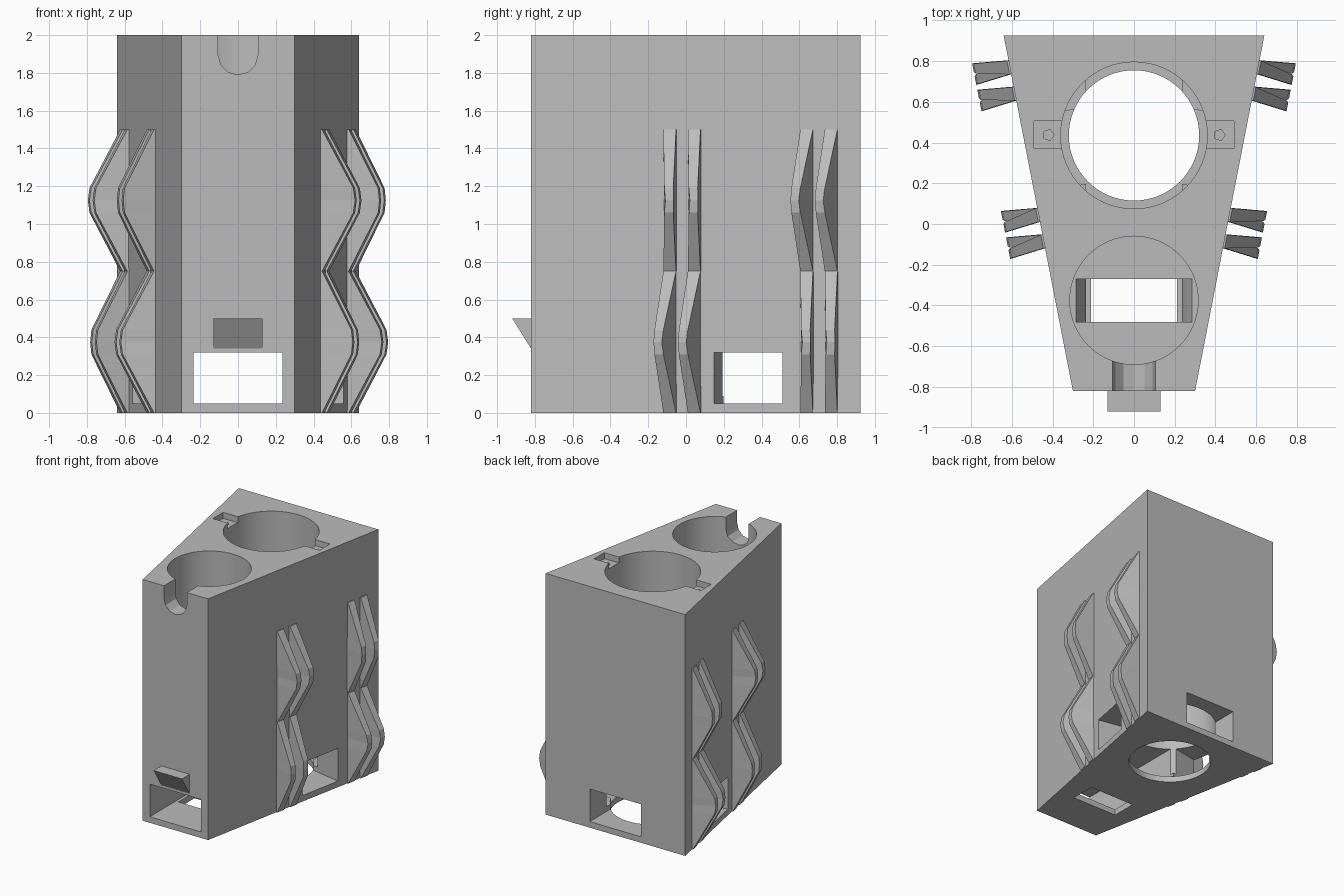
import bpy, bmesh, math
from mathutils import Vector, Matrix

cube = bpy.data.objects.get("Cube")
if cube:
    bpy.data.objects.remove(cube, do_unlink=True)

grey = bpy.data.materials.new("plain grey")
grey.use_nodes = True
grey.diffuse_color = (0.5, 0.5, 0.5, 1)
grey.node_tree.nodes["Principled BSDF"].inputs["Base Color"].default_value = (0.5, 0.5, 0.5, 1)

FRONT, BACK, HEIGHT = -0.82, 0.925, 2.0
FRONT_W, BACK_W = 0.30, 0.64
SLOPE = (BACK_W - FRONT_W) / (BACK - FRONT)
TANGENT = Vector((SLOPE, 1, 0)).normalized()
NORMAL = Vector((TANGENT.y, -TANGENT.x, 0))


def wall_point(y):
    return Vector((FRONT_W + SLOPE * (y - FRONT), y, 0))


def finish(name, bm):
    bmesh.ops.recalc_face_normals(bm, faces=bm.faces)
    mesh = bpy.data.meshes.new(name)
    bm.to_mesh(mesh)
    bm.free()
    mesh.materials.append(grey)
    ob = bpy.data.objects.new(name, mesh)
    bpy.context.collection.objects.link(ob)
    return ob


def loft(name, lower, upper):
    """Closed solid between two matching outlines."""
    bm = bmesh.new()
    a = [bm.verts.new(p) for p in lower]
    b = [bm.verts.new(p) for p in upper]
    bm.faces.new(a)
    bm.faces.new(b)
    n = len(a)
    for i in range(n):
        bm.faces.new((a[i], a[(i + 1) % n], b[(i + 1) % n], b[i]))
    return finish(name, bm)


def rect(x0, x1, y0, y1, z):
    return [(x0, y0, z), (x1, y0, z), (x1, y1, z), (x0, y1, z)]


def box(x0, x1, y0, y1, z0, z1):
    return loft("cutter", rect(x0, x1, y0, y1, z0), rect(x0, x1, y0, y1, z1))


def circle(x, y, r, z, n):
    return [(x + r * math.cos(math.tau * i / n), y + r * math.sin(math.tau * i / n), z)
            for i in range(n)]


def tube(x, y, r, z0, z1, n=64):
    return loft("cutter", circle(x, y, r, z0, n), circle(x, y, r, z1, n))


# Tapered body
body = loft("body", *[[(-FRONT_W, FRONT, z), (FRONT_W, FRONT, z), (BACK_W, BACK, z), (-BACK_W, BACK, z)]
                      for z in (0, HEIGHT)])

# Large rear bore with a ledge, and front bore with a funnel in its floor
cutters = [
    tube(0, 0.435, 0.36, 0.09, 2.1),
    tube(0, 0.435, 0.32, -0.1, 0.5),
    tube(0, -0.375, 0.315, 0.42, 2.1),
    loft("cutter", rect(-0.235, 0.235, -0.48, -0.27, 0.30), rect(-0.29, 0.29, -0.48, -0.27, 0.43)),
    box(-0.21, 0.21, -0.48, -0.27, -0.1, 0.4),
    # Channel running from front to back
    box(-0.235, 0.235, -1, 1.1, 0.05, 0.32),
]

# Rounded notch in the front rim
notch = [(0.105, 2.1), (-0.105, 2.1)]
notch += [(0.105 * math.cos(a), 1.895 + 0.105 * math.sin(a))
          for a in (math.pi + math.pi * i / 6 for i in range(7))]
cutters.append(loft("cutter", [(x, -1, z) for x, z in notch], [(x, -0.5, z) for x, z in notch]))

for s in (-1, 1):
    # Screw pockets beside the rear bore
    cutters.append(box(min(s * 0.3, s * 0.49), max(s * 0.3, s * 0.49), 0.37, 0.505, 1.95, 2.1))
    cutters.append(tube(s * 0.42, 0.437, 0.028, 1.7, 1.98, 5))
    # Side windows, square to the sloping walls
    c = wall_point(0.33)
    corners = [c + NORMAL * d + TANGENT * t
               for d, t in ((0.1, -0.185), (0.1, 0.185), (-0.4, 0.185), (-0.4, -0.185))]
    cutters.append(loft("cutter", *[[(s * p.x, p.y, z) for p in corners] for z in (0.05, 0.32)]))

for cutter in cutters:
    cutter.hide_render = True
    mod = body.modifiers.new("cut", "BOOLEAN")
    mod.operation = "DIFFERENCE"
    mod.solver = "EXACT"
    mod.object = cutter
bpy.context.view_layer.update()
cut_mesh = bpy.data.meshes.new_from_object(body.evaluated_get(bpy.context.evaluated_depsgraph_get()))
body.modifiers.clear()
body.data = cut_mesh
for cutter in cutters:
    bpy.data.objects.remove(cutter, do_unlink=True)
body.data.materials.clear()
body.data.materials.append(grey)

# Wedge lip over the front window
loft("front_lip", *[[(x, FRONT + 0.01, 0.34), (x, FRONT, 0.34), (x, -0.92, 0.5), (x, FRONT + 0.01, 0.5)]
                    for x in (-0.13, 0.13)])

# Bent clip plates: straight at the wall, bowed sideways at the tip
ROWS = [(0, 0.008, 0), (0.31, 0.17, 0.83), (0.375, 0.178, 1), (0.44, 0.17, 0.83), (0.75, 0.008, 0)]


def clip_plate(name, side, y, z0, t0, bow):
    bm = bmesh.new()
    half = 0.034
    rings = []
    for z, depth, amount in ROWS:
        tip = half * (1 - 0.35 * amount)
        ring = []
        for d, t in ((-0.01, t0 - half), (depth, t0 + bow * amount - tip),
                     (depth, t0 + bow * amount + tip), (-0.01, t0 + half)):
            p = wall_point(y) + NORMAL * d + TANGENT * t
            ring.append(bm.verts.new((side * p.x, p.y, z0 + z)))
        rings.append(ring)
    for a, b in zip(rings, rings[1:]):
        for i in range(4):
            bm.faces.new((a[i], a[(i + 1) % 4], b[(i + 1) % 4], b[i]))
    bm.faces.new(rings[0])
    bm.faces.new(rings[-1])
    finish(name, bm)


for side, side_name in ((1, "left"), (-1, "right")):
    for y, row_name, row_sign in ((-0.02, "front", 1), (0.705, "rear", -1)):
        for z0, level, level_sign in ((0, "lower", -1), (0.75, "upper", 1)):
            bow = 0.032 * side * row_sign * level_sign
            for t0, part in ((-0.066, "a"), (0.066, "b")):
                clip_plate(f"{side_name}_{row_name}_{level}_clip_{part}", side, y, z0, t0, bow)

# Smooth bores, crisp edges
bpy.ops.object.select_all(action="DESELECT")
body.select_set(True)
bpy.context.view_layer.objects.active = body
bpy.ops.object.shade_smooth_by_angle(angle=math.radians(25))
